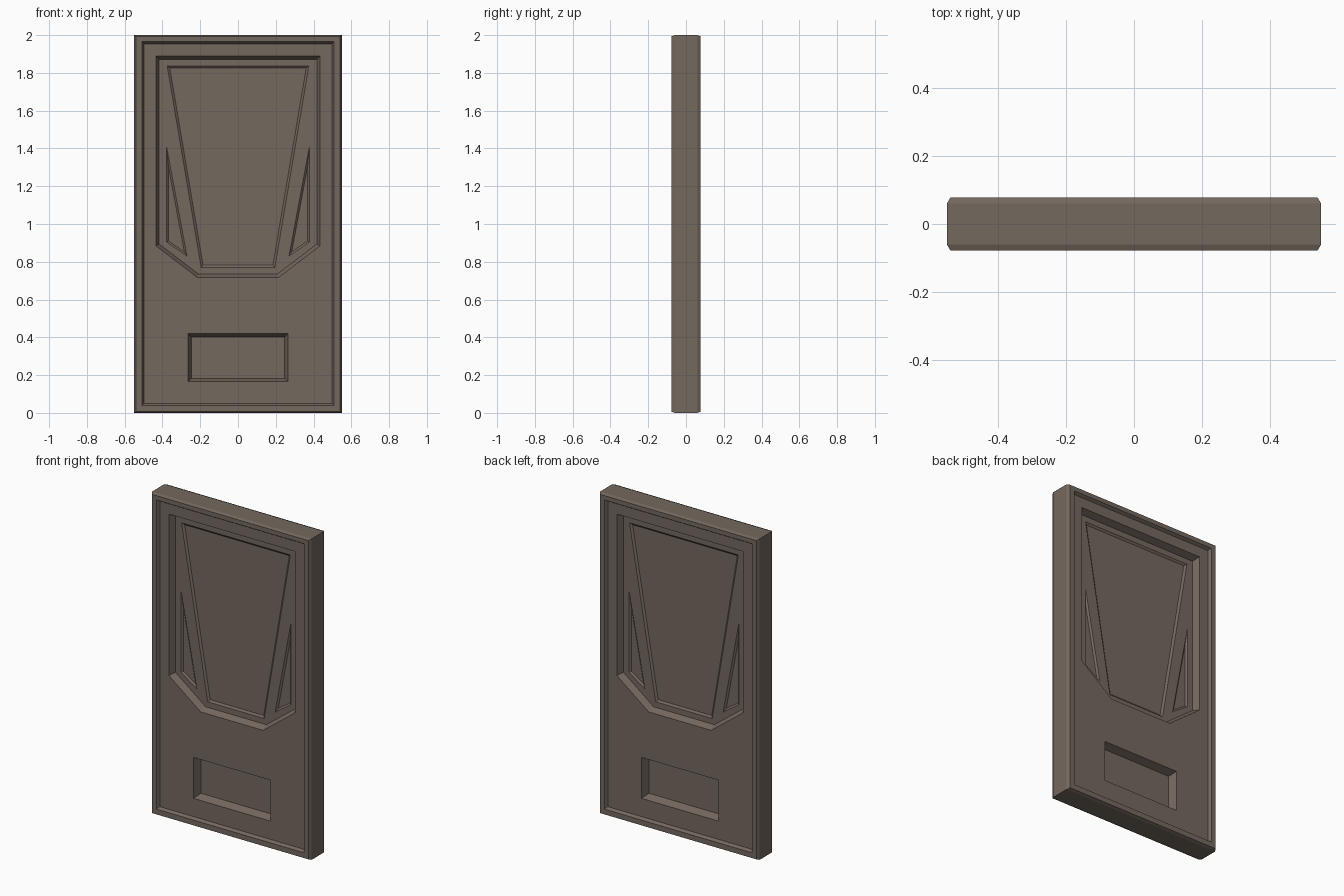
import bpy, bmesh
from mathutils import Vector

if "Cube" in bpy.data.objects:
    bpy.data.objects.remove(bpy.data.objects["Cube"])

# single wood colour
wood = bpy.data.materials.new("dull_brown")
wood.diffuse_color = (0.175, 0.138, 0.112, 1)
wood.use_nodes = True
wood.node_tree.nodes["Principled BSDF"].inputs["Base Color"].default_value = wood.diffuse_color


def offset(poly, d):
    """Shrink a counter-clockwise (x, z) polygon by d (negative grows it)."""
    pts = [Vector(p) for p in poly]
    out = []
    for i, p in enumerate(pts):
        a = (p - pts[i - 1]).normalized()
        b = (pts[(i + 1) % len(pts)] - p).normalized()
        na, nb = Vector((-a.y, a.x)), Vector((-b.y, b.x))
        out.append(p + (na + nb) * (d / (1 + na.dot(nb))))
    return out


def loft(name, rings):
    """Closed solid through rings of (y, polygon)."""
    bm = bmesh.new()
    loops = [[bm.verts.new((p[0], y, p[1])) for p in poly] for y, poly in rings]
    n = len(loops[0])
    for a, b in zip(loops, loops[1:]):
        for i in range(n):
            j = (i + 1) % n
            bm.faces.new((a[i], a[j], b[j], b[i]))
    bm.faces.new(loops[0])
    bm.faces.new(loops[-1][::-1])
    bmesh.ops.recalc_face_normals(bm, faces=bm.faces)
    me = bpy.data.meshes.new(name)
    bm.to_mesh(me)
    bm.free()
    me.materials.append(wood)
    ob = bpy.data.objects.new(name, me)
    bpy.context.collection.objects.link(ob)
    return ob


def rect(x, z0, z1):
    return [(-x, z0), (x, z0), (x, z1), (-x, z1)]


# slab with chamfered front and back edges
outer, inner = rect(0.55, 0, 2), rect(0.539, 0.007, 1.993)
door = loft("door", [(-0.078, inner), (-0.06, outer), (0.06, outer), (0.078, inner)])

# recesses: outline, start depth, floor depth (y from centre), wall inset, overshoot
tri = [(0.27, 0.83), (0.378, 0.905), (0.378, 1.41)]
tri_left = [(-x, z) for x, z in reversed(tri)]
window = [(-0.215, 0.717), (0.215, 0.717), (0.435, 0.885), (0.435, 1.89),
          (-0.435, 1.89), (-0.435, 0.885)]
glass = [(-0.195, 0.77), (0.195, 0.77), (0.375, 1.837), (-0.375, 1.837)]
recesses = [
    ("frame_step", rect(0.508, 0.04, 1.965), 0.078, 0.06, 0.011, 0.4),
    ("window_recess", window, 0.06, 0.02, 0.018, 0.7),
    ("lower_panel", rect(0.265, 0.165, 0.42), 0.06, 0.012, 0.018, 0.7),
    ("centre_pane", glass, 0.02, 0.01, 0.012, 0.3),
    ("right_pane", tri, 0.02, 0.01, 0.01, 0.2),
    ("left_pane", tri_left, 0.02, 0.01, 0.01, 0.2),
]
cutters = []
for name, poly, y0, y1, d, over in recesses:
    for side in (-1, 1):
        y_out = y0 + (y0 - y1) * over
        cut = loft(name + "_cutter", [(side * y_out, offset(poly, -d * over)),
                                      (side * y1, offset(poly, d))])
        cut.hide_render = True
        cutters.append(cut)
        mod = door.modifiers.new(name, 'BOOLEAN')
        mod.operation = 'DIFFERENCE'
        mod.solver = 'EXACT'
        mod.object = cut

# bake the cuts and drop the cutters
bpy.context.view_layer.update()
dg = bpy.context.evaluated_depsgraph_get()
baked = bpy.data.meshes.new_from_object(door.evaluated_get(dg))
door.modifiers.clear()
door.data = baked
for cut in cutters:
    bpy.data.objects.remove(cut, do_unlink=True)
